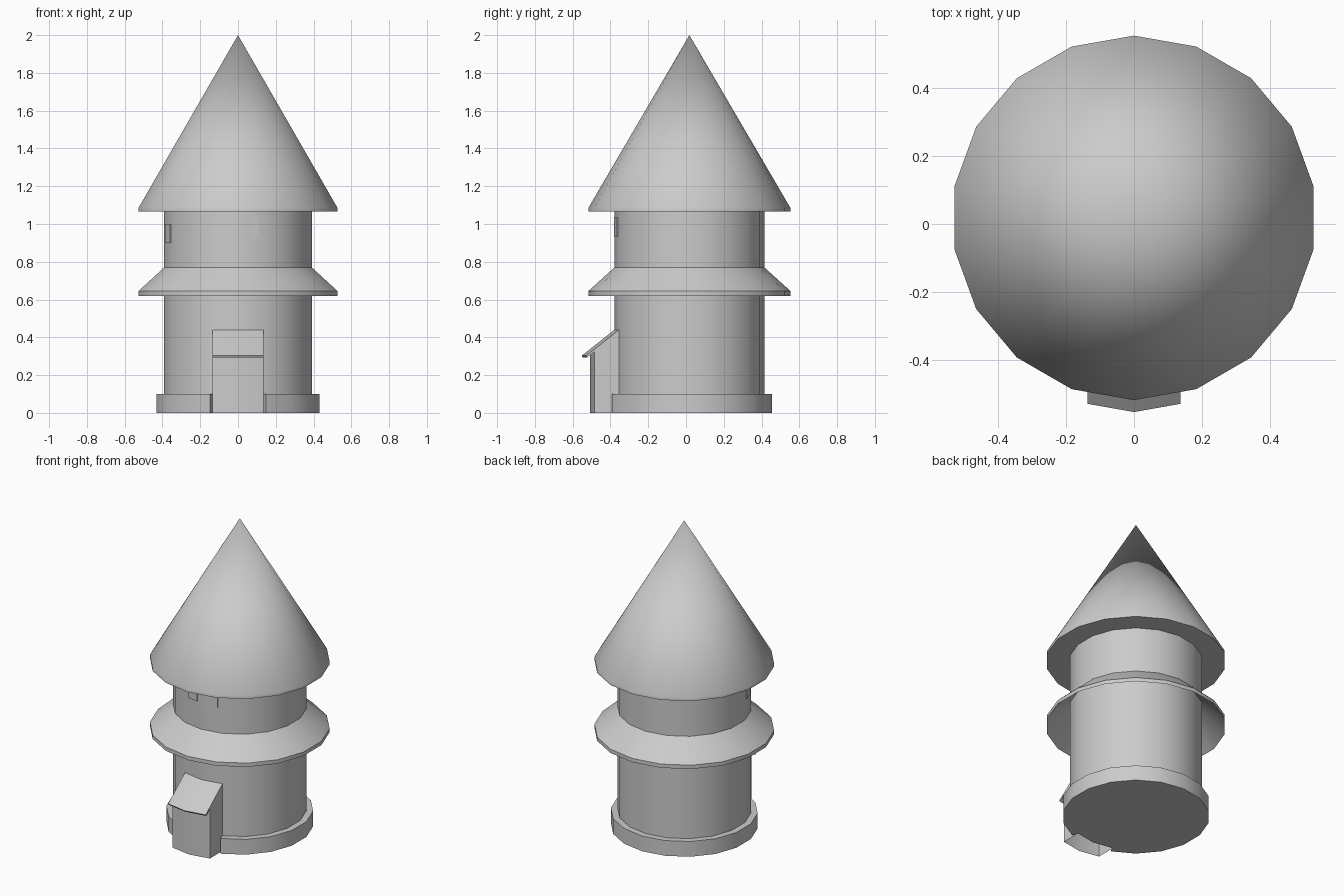
import bpy, bmesh, math
from mathutils import Matrix, Vector

cube = bpy.data.objects.get("Cube")
if cube:
    bpy.data.objects.remove(cube, do_unlink=True)

SIDES = 18
STEP = math.tau / SIDES
CENTRE_Y = 0.018
WALL_R = 0.397

stone = bpy.data.materials.new("grey_stone")
stone.use_nodes = True
GREY = (0.6, 0.6, 0.6, 1)
stone.diffuse_color = GREY
stone.node_tree.nodes["Principled BSDF"].inputs["Base Color"].default_value = GREY


def finish(name, bm):
    bmesh.ops.remove_doubles(bm, verts=bm.verts, dist=1e-5)
    bmesh.ops.recalc_face_normals(bm, faces=bm.faces)
    mesh = bpy.data.meshes.new(name)
    bm.to_mesh(mesh)
    bm.free()
    obj = bpy.data.objects.new(name, mesh)
    bpy.context.collection.objects.link(obj)
    mesh.materials.append(stone)
    bpy.ops.object.select_all(action='DESELECT')
    obj.select_set(True)
    bpy.context.view_layer.objects.active = obj
    bpy.ops.object.shade_smooth_by_angle(angle=math.radians(30))
    return obj


def ring_point(radius, k, z):
    """Point on the tower's polygon; k counts corners from the front."""
    a = k * STEP
    return Vector((radius * math.sin(a), CENTRE_Y - radius * math.cos(a), z))


def lathe(name, profile, first=0, last=SIDES, caps=False):
    bm = bmesh.new()
    rings = [[bm.verts.new(ring_point(r, k, z)) for r, z in profile]
             for k in range(first, last + 1)]
    for a, b in zip(rings, rings[1:]):
        for i in range(len(profile) - 1):
            loop = [a[i], b[i], b[i + 1], a[i + 1]]
            if profile[i][0] == 0:
                loop.pop(1)
            elif profile[i + 1][0] == 0:
                loop.pop(2)
            bm.faces.new(loop)
    if caps:
        bm.faces.new(rings[0][:-1])
        bm.faces.new(rings[-1][:-1])
    return finish(name, bm)


# Tower body, plinth with a gap at the door, skirt roof and main roof
lathe("tower_wall", [(0, 0), (WALL_R, 0), (WALL_R, 1.07)])
lathe("plinth", [(0.437, 0), (0.437, 0.1), (WALL_R, 0.1), (WALL_R, 0), (0.437, 0)],
      1, SIDES - 1, caps=True)
lathe("skirt_roof", [(WALL_R, 0.77), (0.535, 0.645), (0.535, 0.62), (WALL_R, 0.745)])
lathe("main_roof", [(0, 1.065), (0.535, 1.065), (0.535, 1.085), (0, 2.0)])


# Porch: walls and a lean-to roof following the two front wall faces
def front_row(out, z):
    return [ring_point(WALL_R, k, z) + Vector((0, -out, 0)) for k in (-1, 0, 1)]


bm = bmesh.new()
low = [front_row(0, 0)[0], *front_row(0.13, 0), front_row(0, 0)[2]]
high = [front_row(0, 0.43)[0], *front_row(0.13, 0.325), front_row(0, 0.43)[2]]
low_v, high_v = ([bm.verts.new(p) for p in row] for row in (low, high))
for i in range(len(low) - 1):
    bm.faces.new((low_v[i], low_v[i + 1], high_v[i + 1], high_v[i]))
finish("porch_walls", bm)

bm = bmesh.new()
rows = [front_row(0, 0.44), front_row(0.173, 0.303),
        front_row(0.168, 0.294), front_row(0, 0.427)]
rows = [[bm.verts.new(p) for p in row] for row in rows]
for a, b in zip(rows, rows[1:] + rows[:1]):
    for i in range(2):
        bm.faces.new((a[i], a[i + 1], b[i + 1], b[i]))
for side in (0, 2):
    bm.faces.new([row[side] for row in rows])
finish("porch_roof", bm)


# Windows: thin plates on the wall faces
def window(name, face, shift, width, bottom, top):
    bm = bmesh.new()
    angle = (face + 0.5) * STEP
    apothem = WALL_R * math.cos(STEP / 2)
    place = (Matrix.Translation((0, CENTRE_Y, 0)) @ Matrix.Rotation(angle, 4, 'Z')
             @ Matrix.Translation((shift, -apothem - 0.002, (bottom + top) / 2))
             @ Matrix.Diagonal((width, 0.009, top - bottom, 1)))
    bmesh.ops.create_cube(bm, size=1, matrix=place)
    finish(name, bm)


window("front_left_window", 0, 0.0, 0.08, 0.935, 1.035)
window("front_right_window", -1, 0.0, 0.075, 0.945, 1.035)
window("side_right_window", -4, 0.0, 0.08, 0.9, 1.0)
